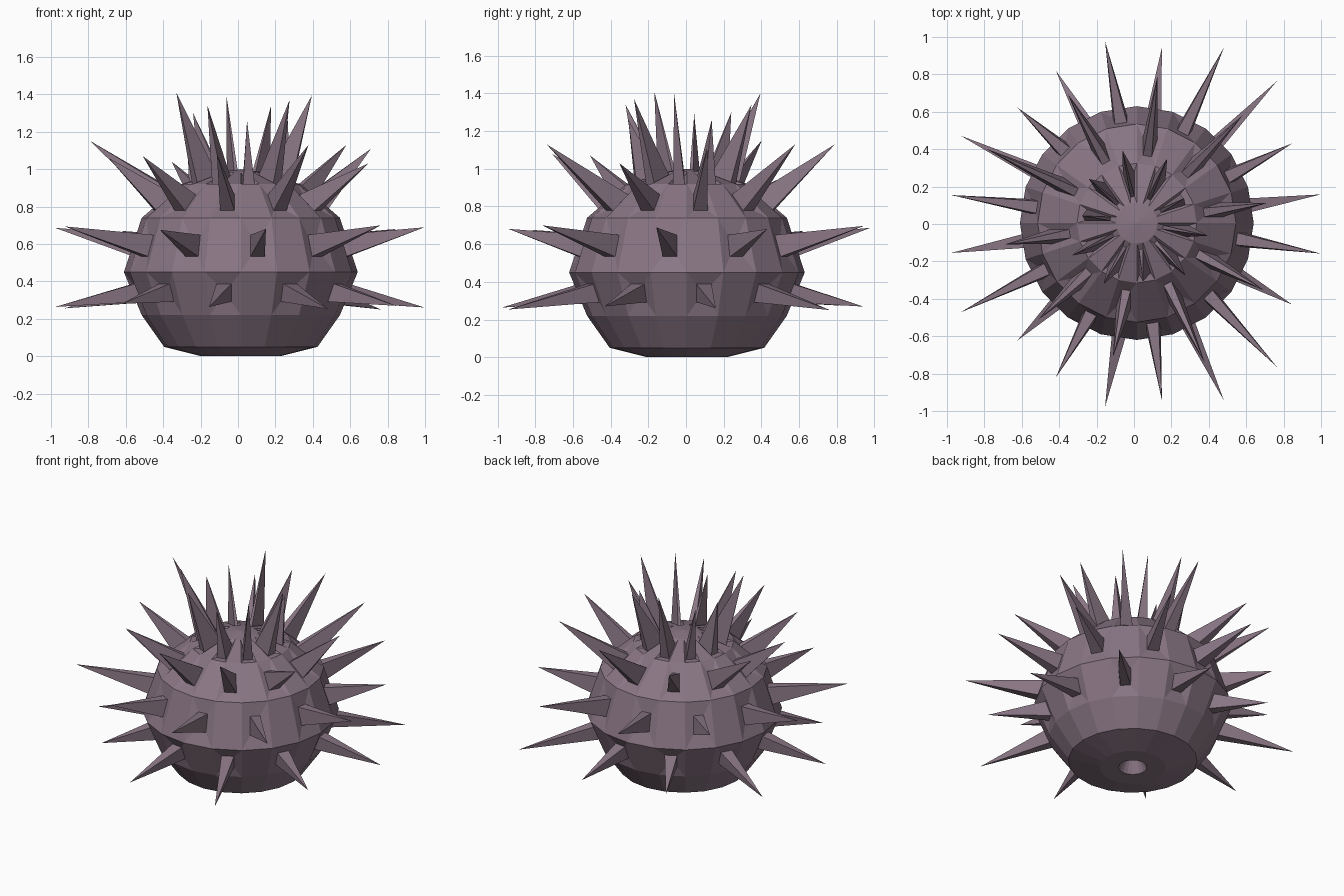
import bpy, bmesh
from math import cos, sin, pi
from mathutils import Vector

cube = bpy.data.objects.get("Cube")
if cube:
    bpy.data.objects.remove(cube)

mat = bpy.data.materials.new("dusty_mauve")
mat.use_nodes = True
colour = (0.25, 0.18, 0.23, 1)
mat.diffuse_color = colour
bsdf = mat.node_tree.nodes["Principled BSDF"]
bsdf.inputs["Base Color"].default_value = colour
bsdf.inputs["Roughness"].default_value = 0.8

SEGMENTS = 20
CENTRE = Vector((0.015, 0.005, 0))

# Shell profile (radius, height), from the mouth pit round to the crown
profile = [(0.05, 0.09), (0.09, 0.0), (0.21, 0.0), (0.41, 0.05), (0.53, 0.22),
           (0.625, 0.45), (0.53, 0.74), (0.32, 0.92), (0.11, 0.985)]

# Spine tip reach and height, one entry per spine around each row
low_reach = [1.01, 1.08, 0.955, 0.92, 1.04, 0.99, 0.88, 0.99, 1.06, 0.95]
upper_tips = [(0.72, 1.11), (0.82, 1.13), (0.80, 1.13), (0.78, 1.04), (0.885, 1.15),
              (0.70, 1.06), (0.72, 1.07), (0.72, 1.08), (0.83, 1.13), (0.78, 1.03)]
crown_tips = [(0.30, 1.26), (0.39, 1.34), (0.40, 1.40), (0.34, 1.30), (0.28, 1.29),
              (0.37, 1.41), (0.36, 1.34), (0.31, 1.26), (0.39, 1.37), (0.40, 1.395)]
low_tips = [(r, 0.25 + (1.08 - r) * 0.15) for r in low_reach]
mid_tips = [(r, 0.70 - (1.08 - r) * 0.15) for r in reversed(low_reach)]

bm = bmesh.new()


def ring(radius, height):
    return [bm.verts.new(CENTRE + Vector((radius * cos(2 * pi * i / SEGMENTS),
                                          radius * sin(2 * pi * i / SEGMENTS), height)))
            for i in range(SEGMENTS)]


def grow_spine(face, angle, reach, height, width):
    """Narrow a shell face to a spine root, then draw it out to a point."""
    middle = face.calc_center_median()
    normal = face.normal.copy()
    bmesh.ops.inset_individual(bm, faces=[face], thickness=0.002)
    for v in face.verts:
        v.co = middle + (v.co - middle) * width - normal * 0.012
    tip = bmesh.ops.poke(bm, faces=[face])["verts"][0]
    tip.co = (reach * cos(angle), reach * sin(angle), height)


# Shell
rings = [ring(r, z) for r, z in profile]
bands = []
for a, b in zip(rings, rings[1:]):
    bands.append([bm.faces.new((a[i], a[(i + 1) % SEGMENTS], b[(i + 1) % SEGMENTS], b[i]))
                  for i in range(SEGMENTS)])
bm.faces.new(list(reversed(rings[0])))
pole = bm.verts.new(CENTRE + Vector((0, 0, 1.0)))
for i in range(SEGMENTS):
    bm.faces.new((rings[-1][i], rings[-1][(i + 1) % SEGMENTS], pole))
bm.normal_update()

# Spines: staggered rows on alternate shell columns
rows = [(4, 0, low_tips, 0.42), (5, 1, mid_tips, 0.40),
        (6, 0, upper_tips, 0.48), (7, 1, crown_tips, 0.65)]
for band, offset, tips, width in rows:
    for k, (reach, height) in enumerate(tips):
        column = 2 * k + offset
        angle = (column + 0.5) * 2 * pi / SEGMENTS
        grow_spine(bands[band][column], angle, reach, height, width)

bmesh.ops.recalc_face_normals(bm, faces=bm.faces)
mesh = bpy.data.meshes.new("spiny_shell")
bm.to_mesh(mesh)
bm.free()
mesh.materials.append(mat)
shell = bpy.data.objects.new("spiny_shell", mesh)
bpy.context.scene.collection.objects.link(shell)
